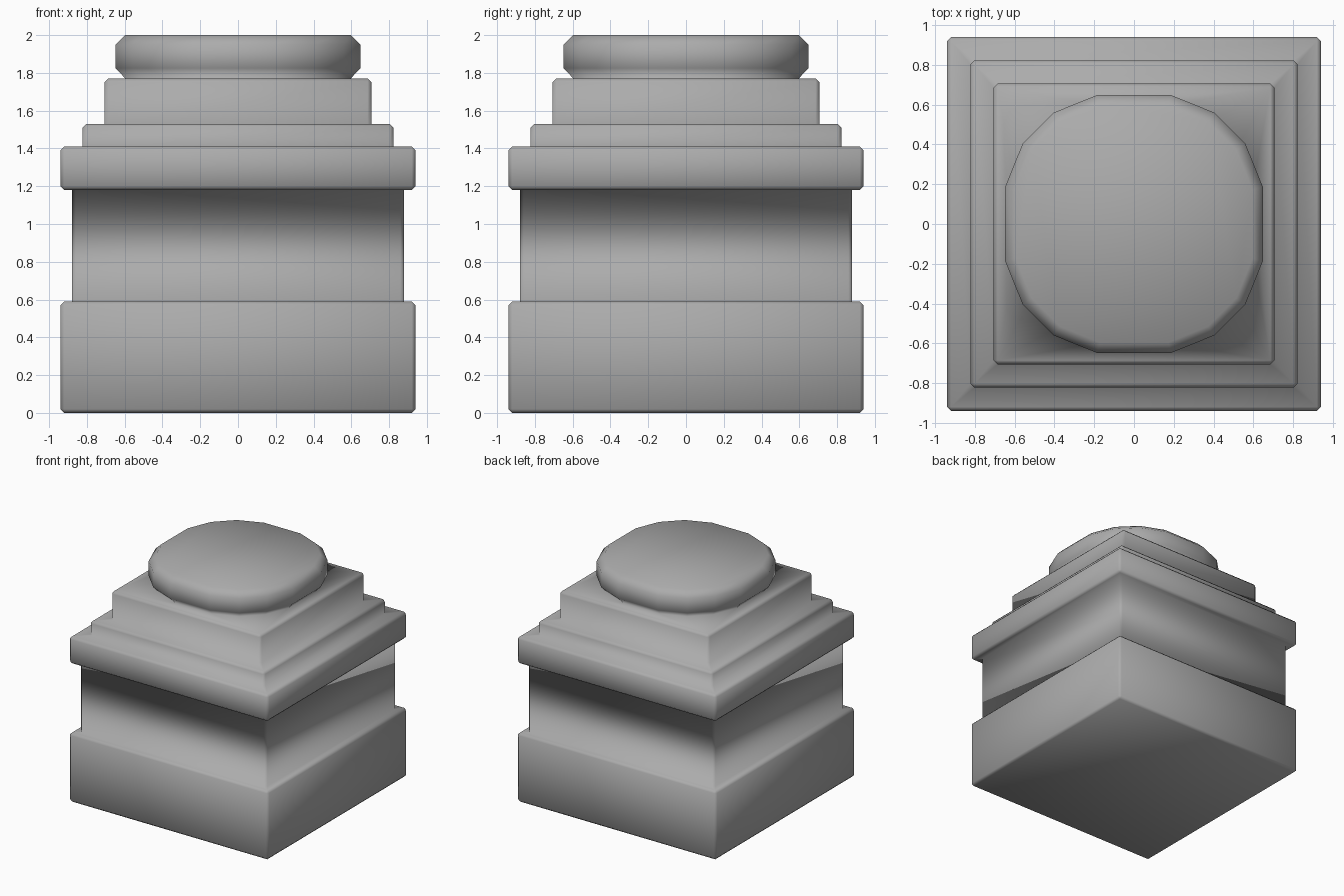
import bpy, bmesh

if "Cube" in bpy.data.objects:
    bpy.data.objects.remove(bpy.data.objects["Cube"])

C = 0.02  # chamfer width on the masonry edges

stone = bpy.data.materials.new("stone")
stone.diffuse_color = (0.41, 0.41, 0.41, 1)
stone.use_nodes = True
stone.node_tree.nodes["Principled BSDF"].inputs["Base Color"].default_value = stone.diffuse_color


def loft(name, rings):
    """Skin equal-length rings of points, cap both ends, shade smooth."""
    bm = bmesh.new()
    loops = [[bm.verts.new(p) for p in ring] for ring in rings]
    n = len(loops[0])
    for a, b in zip(loops, loops[1:]):
        for i in range(n):
            j = (i + 1) % n
            bm.faces.new((a[i], a[j], b[j], b[i]))
    bm.faces.new(loops[0][::-1])
    bm.faces.new(loops[-1])
    bmesh.ops.remove_doubles(bm, verts=bm.verts, dist=0.0005)
    bmesh.ops.recalc_face_normals(bm, faces=bm.faces)
    for f in bm.faces:
        f.smooth = True
    me = bpy.data.meshes.new(name)
    bm.to_mesh(me)
    bm.free()
    me.materials.append(stone)
    ob = bpy.data.objects.new(name, me)
    bpy.context.collection.objects.link(ob)
    return ob


def four_way(points, z):
    """Repeat one side's points around the z axis in quarter turns."""
    ring, side = [], list(points)
    for _ in range(4):
        ring += [(x, y, z) for x, y in side]
        side = [(-y, x) for x, y in side]
    return ring


def square(h, z, c):
    """Chamfered square; doubled corner points match the cushion's sixteen."""
    return four_way([(h, -h + c), (h, h - c), (h, h - c), (h - c, h)], z)


# Square stepped pedestal: plinth, die, cornice slab and two steps
profile = [  # half width, height, corner chamfer
    (0.92, 0.00, 0), (0.94, 0.02, C), (0.94, 0.57, C), (0.92, 0.59, 0),
    (0.88, 0.59, C), (0.88, 1.18, C),
    (0.92, 1.18, 0), (0.94, 1.20, C), (0.94, 1.39, C), (0.92, 1.41, 0),
    (0.823, 1.41, C), (0.823, 1.51, C), (0.803, 1.53, 0),
    (0.706, 1.53, C), (0.706, 1.75, C), (0.686, 1.77, 0),
]
rings = [square(*p) for p in profile]

# Sixteen-sided rounded-square cushion growing out of the top step
side = [(0.648, -0.187), (0.648, 0.187), (0.56, 0.405), (0.405, 0.56)]
cushion = [(0.92, 1.77), (1.0, 1.825), (1.0, 1.95), (0.92, 2.0)]
rings += [four_way([(x * s, y * s) for x, y in side], z) for s, z in cushion]

loft("column_base", rings)
